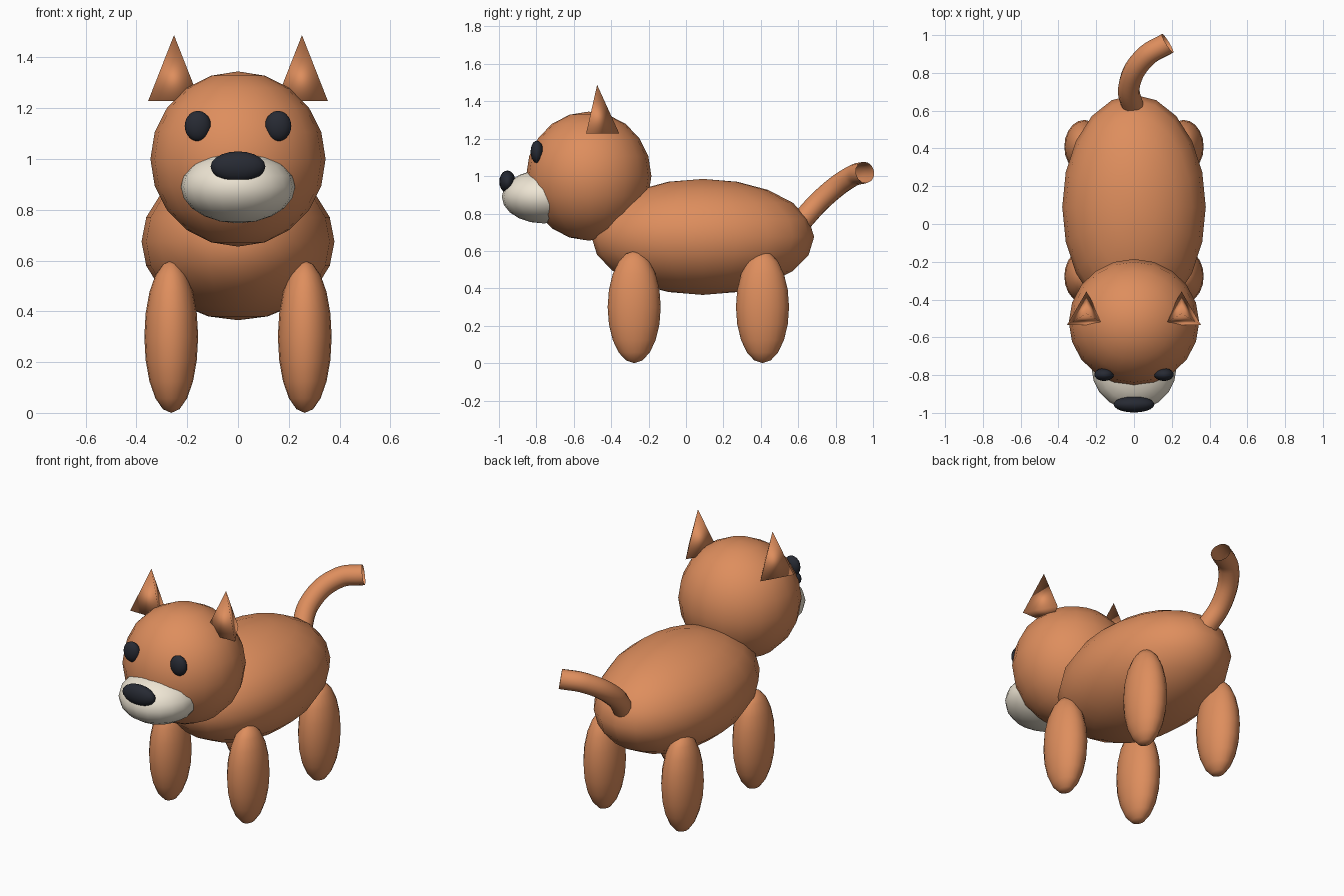
import bpy

if "Cube" in bpy.data.objects:
    bpy.data.objects.remove(bpy.data.objects["Cube"])


def material(name, rgb):
    m = bpy.data.materials.new(name)
    m.diffuse_color = (*rgb, 1)
    m.use_nodes = True
    m.node_tree.nodes["Principled BSDF"].inputs["Base Color"].default_value = m.diffuse_color
    return m


FUR = material("fur", (0.73, 0.27, 0.11))
CREAM = material("cream", (0.86, 0.79, 0.66))
DARK = material("dark", (0.02, 0.023, 0.033))


def finish(name, mat):
    ob = bpy.context.object
    ob.name = name
    ob.data.materials.append(mat)
    bpy.ops.object.shade_smooth()
    return ob


def ellipsoid(name, loc, radii, mat):
    bpy.ops.mesh.primitive_uv_sphere_add(segments=20, ring_count=10, radius=1, location=loc)
    bpy.context.object.scale = radii
    bpy.ops.object.transform_apply(location=False, rotation=False, scale=True)
    return finish(name, mat)


# Body, head and muzzle
ellipsoid("body", (0, 0.09, 0.675), (0.38, 0.595, 0.31), FUR)
ellipsoid("head", (0, -0.52, 1.0), (0.345, 0.335, 0.345), FUR)
ellipsoid("muzzle", (0, -0.76, 0.89), (0.225, 0.225, 0.143), CREAM)
ellipsoid("nose", (0, -0.955, 0.97), (0.108, 0.043, 0.06), DARK)

for side, s in (("left", 1), ("right", -1)):
    # Eyes
    ellipsoid(f"{side}_eye", (s * 0.158, -0.797, 1.13), (0.052, 0.034, 0.06), DARK)
    # Legs
    ellipsoid(f"{side}_front_leg", (s * 0.263, -0.277, 0.3), (0.106, 0.142, 0.3), FUR)
    ellipsoid(f"{side}_back_leg", (s * 0.263, 0.409, 0.3), (0.106, 0.142, 0.3), FUR)
    # Three-sided ears
    bpy.ops.mesh.primitive_cone_add(vertices=3, radius1=0.118, radius2=0, depth=0.26,
                                    location=(s * 0.252, -0.475, 1.358))
    finish(f"{side}_ear", FUR)

# Curved, open-ended tail
curve = bpy.data.curves.new("tail", "CURVE")
curve.dimensions = "3D"
curve.bevel_depth = 0.058
curve.bevel_resolution = 4
curve.resolution_u = 8
spline = curve.splines.new("BEZIER")
path = [(0, 0.6, 0.74), (-0.025, 0.735, 0.885), (0.06, 0.885, 0.998), (0.178, 0.957, 1.02)]
spline.bezier_points.add(len(path) - 1)
for point, co in zip(spline.bezier_points, path):
    point.co = co
    point.handle_left_type = point.handle_right_type = "AUTO"
tail = bpy.data.objects.new("tail", curve)
bpy.context.collection.objects.link(tail)
bpy.ops.object.select_all(action="DESELECT")
tail.select_set(True)
bpy.context.view_layer.objects.active = tail
bpy.ops.object.convert(target="MESH")
finish("tail", FUR)
